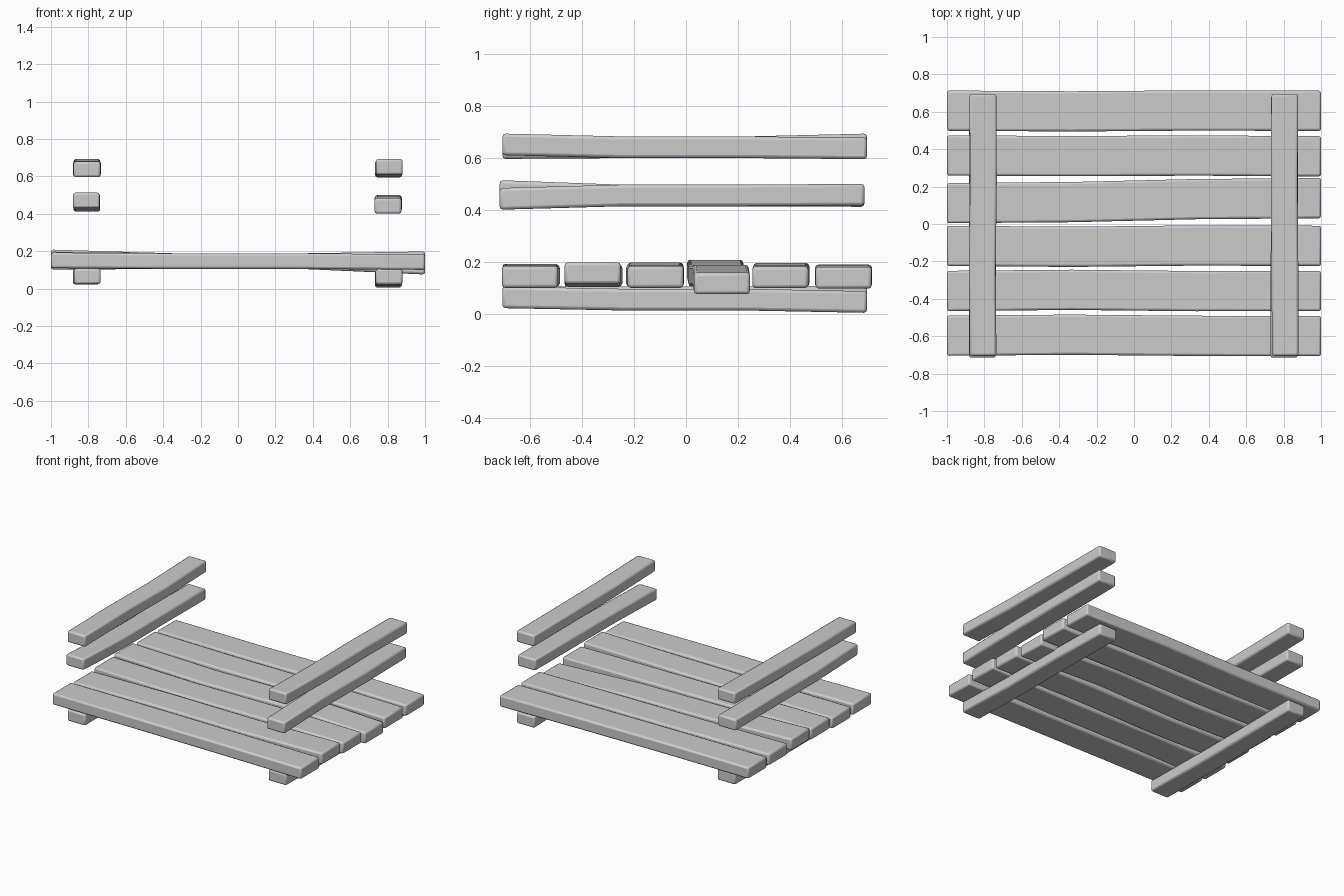
import bpy, bmesh

if "Cube" in bpy.data.objects:
    bpy.data.objects.remove(bpy.data.objects["Cube"])

THIRDS = (-1, -1 / 3, 1 / 3, 1)


def plank(name, axis, ends, width, thick, side, height):
    """Warped board: four rectangular sections along an axis, soft edges.
    side / height hold the centre offset of each section."""
    bm = bmesh.new()
    mid, half = (ends[0] + ends[1]) / 2, (ends[1] - ends[0]) / 2
    rings = []
    for t, s, h in zip(THIRDS, side, height):
        ring = []
        for a, b in ((-1, -1), (1, -1), (1, 1), (-1, 1)):
            along, across = mid + t * half, s + a * width / 2
            xy = (along, across) if axis == 'x' else (across, along)
            ring.append(bm.verts.new((*xy, h + b * thick / 2)))
        rings.append(ring)
    for r, q in zip(rings, rings[1:]):
        for i in range(4):
            j = (i + 1) % 4
            bm.faces.new((r[i], r[j], q[j], q[i]))
    bm.faces.new(rings[0])
    bm.faces.new(rings[-1])
    bmesh.ops.recalc_face_normals(bm, faces=bm.faces)
    me = bpy.data.meshes.new(name)
    bm.to_mesh(me)
    bm.free()
    ob = bpy.data.objects.new(name, me)
    bpy.context.collection.objects.link(ob)
    bev = ob.modifiers.new("soft_edges", 'BEVEL')
    bev.width, bev.segments = 0.012, 2
    bev.limit_method, bev.angle_limit = 'ANGLE', 0.8
    bpy.ops.object.select_all(action='DESELECT')
    ob.select_set(True)
    bpy.context.view_layer.objects.active = ob
    bpy.ops.object.shade_smooth_by_angle(angle=0.6)
    return ob


# Deck slats: centre y and centre z at the four sections, left to right
slats = [
    ((-0.597, -0.592, -0.598, -0.599), (0.151, 0.147, 0.147, 0.142)),
    ((-0.358, -0.352, -0.359, -0.358), (0.143, 0.147, 0.147, 0.157)),
    ((-0.117, -0.122, -0.115, -0.117), (0.156, 0.147, 0.147, 0.142)),
    ((0.112, 0.117, 0.133, 0.138), (0.167, 0.147, 0.147, 0.117)),
    ((0.366, 0.363, 0.366, 0.362), (0.154, 0.147, 0.147, 0.141)),
    ((0.606, 0.602, 0.607, 0.605), (0.148, 0.147, 0.147, 0.139)),
]
for i, (side, height) in enumerate(slats):
    plank(f"deck_slat_{i + 1}", 'x', (-1, 1), 0.215, 0.083, side, height)

# Runners under the deck and side rails: centre x, centre z, front to back
bars = [
    ("runner_left", (-0.806, -0.811, -0.811, -0.809), (0.066, 0.064, 0.064, 0.066)),
    ("runner_right", (0.808, 0.805, 0.805, 0.804), (0.064, 0.055, 0.055, 0.046)),
    ("lower_rail_left", (-0.811, -0.808, -0.808, -0.808), (0.472, 0.455, 0.455, 0.453)),
    ("lower_rail_right", (0.802, 0.802, 0.805, 0.803), (0.442, 0.455, 0.455, 0.458)),
    ("upper_rail_left", (-0.807, -0.811, -0.805, -0.808), (0.637, 0.64, 0.64, 0.651)),
    ("upper_rail_right", (0.809, 0.807, 0.803, 0.806), (0.651, 0.64, 0.64, 0.636)),
]
for name, side, height in bars:
    back = 0.685 if name.startswith("lower") else 0.695
    front = -0.715 if name.startswith("lower") else -0.705
    plank(name, 'y', (front, back), 0.143, 0.083, side, height)
